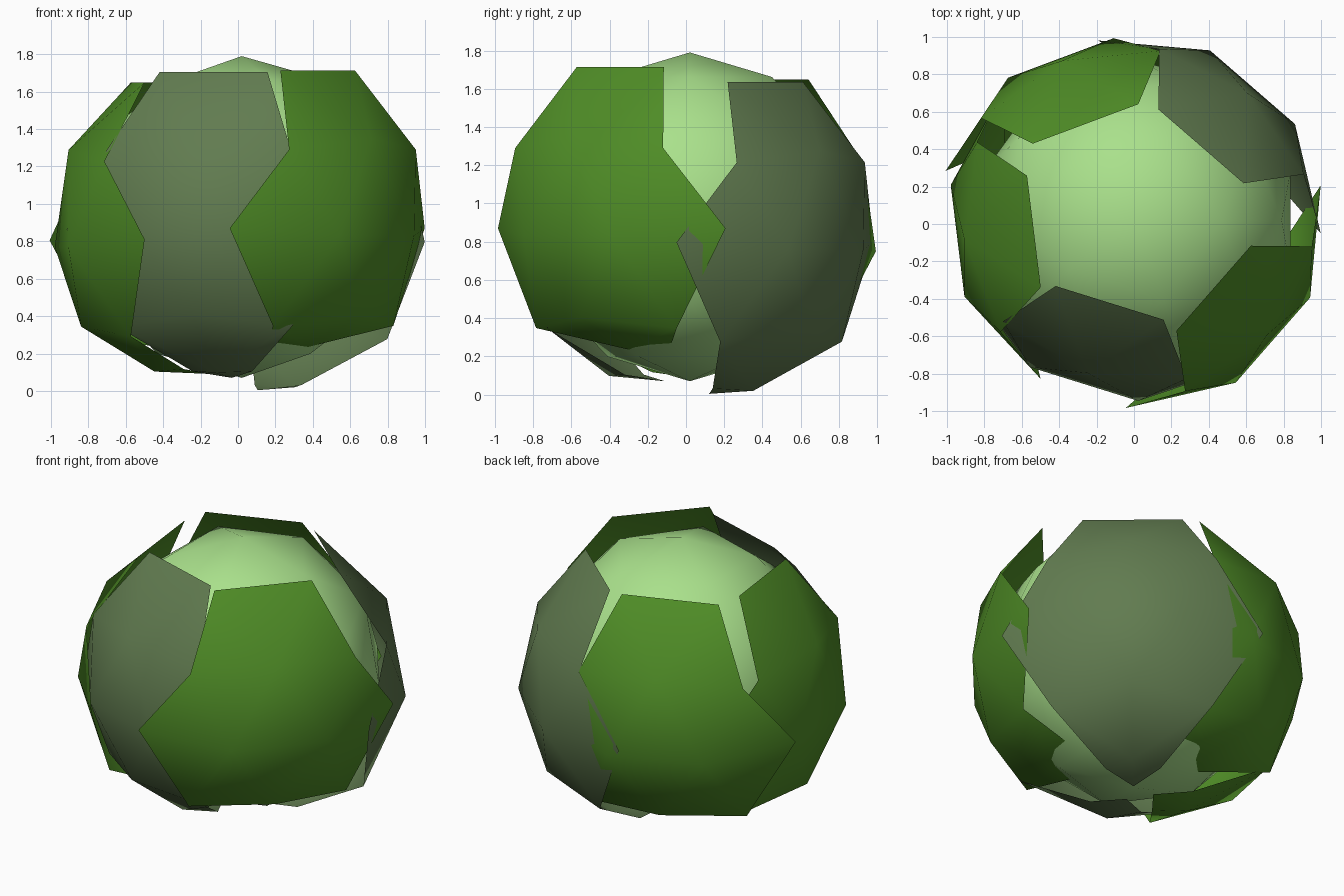
import bpy, bmesh
from math import radians, pi
from mathutils import Matrix, Vector

if "Cube" in bpy.data.objects:
    bpy.data.objects.remove(bpy.data.objects["Cube"])


def material(name, rgb):
    m = bpy.data.materials.new(name)
    m.diffuse_color = (*rgb, 1)
    m.use_nodes = True
    m.node_tree.nodes["Principled BSDF"].inputs["Base Color"].default_value = m.diffuse_color
    return m


def finish(bm, name, mat):
    bmesh.ops.recalc_face_normals(bm, faces=bm.faces)
    for f in bm.faces:
        f.smooth = True
    me = bpy.data.meshes.new(name)
    bm.to_mesh(me)
    bm.free()
    me.materials.append(mat)
    ob = bpy.data.objects.new(name, me)
    bpy.context.collection.objects.link(ob)
    return ob


pale = material("pale_green", (0.40, 0.75, 0.26))
green = material("leaf_green", (0.08, 0.27, 0.02))
grey = material("grey_green", (0.12, 0.20, 0.08))

# Round inner heart
bm = bmesh.new()
bmesh.ops.create_icosphere(bm, subdivisions=2, radius=0.86)
bmesh.ops.translate(bm, verts=bm.verts, vec=(0.02, 0.02, 0.93))
finish(bm, "cabbage_heart", pale)


def leaf(name, mat, azimuth, tilt, centre, size, lift):
    """Cupped leaf: one side of a low-poly ball with a tapered foot."""
    bm = bmesh.new()
    bmesh.ops.create_icosphere(bm, subdivisions=2, radius=1,
                               matrix=Matrix.Rotation(pi, 4, 'Z'))
    bmesh.ops.delete(bm, geom=[v for v in bm.verts if v.co.x < 0.4], context='VERTS')

    # Foot of the leaf, narrowing under the heart
    foot = min(bm.verts, key=lambda v: v.co.z)
    foot.co = (0.52, 0, -0.81 + lift)
    tip = bm.verts.new((0.21, 0, -0.86 + lift))
    for s in (-1, 1):
        side = min(bm.verts, key=lambda v: (v.co - Vector((0.688, s * 0.5, -0.526))).length)
        edge = bm.verts.new((0.378, s * 0.17, -0.813 + lift))
        bm.faces.new((side, edge, foot))
        bm.faces.new((edge, tip, foot))

    ob = finish(bm, name, mat)
    ob.matrix_world = (Matrix.Translation(centre)
                       @ Matrix.Rotation(radians(azimuth), 4, 'Z')
                       @ Matrix.Rotation(radians(tilt), 4, 'Y')
                       @ Matrix.Scale(size, 4))


# Five overlapping outer leaves
leaf("leaf_front", grey, -107.3, 4, (0.01, 0.03, 0.904), 0.978, 0.02)
leaf("leaf_front_right", green, -41.2, 6.2, (0.047, -0.012, 0.932), 0.978, 0.15)
leaf("leaf_back_right", grey, 49.1, 6.2, (0.031, 0.036, 0.858), 0.973, 0.0)
leaf("leaf_back_left", green, 110.5, 9, (-0.07, 0.03, 0.895), 0.975, 0.17)
leaf("leaf_left", green, 187, 6.7, (-0.032, 0.022, 0.877), 0.972, 0.07)
